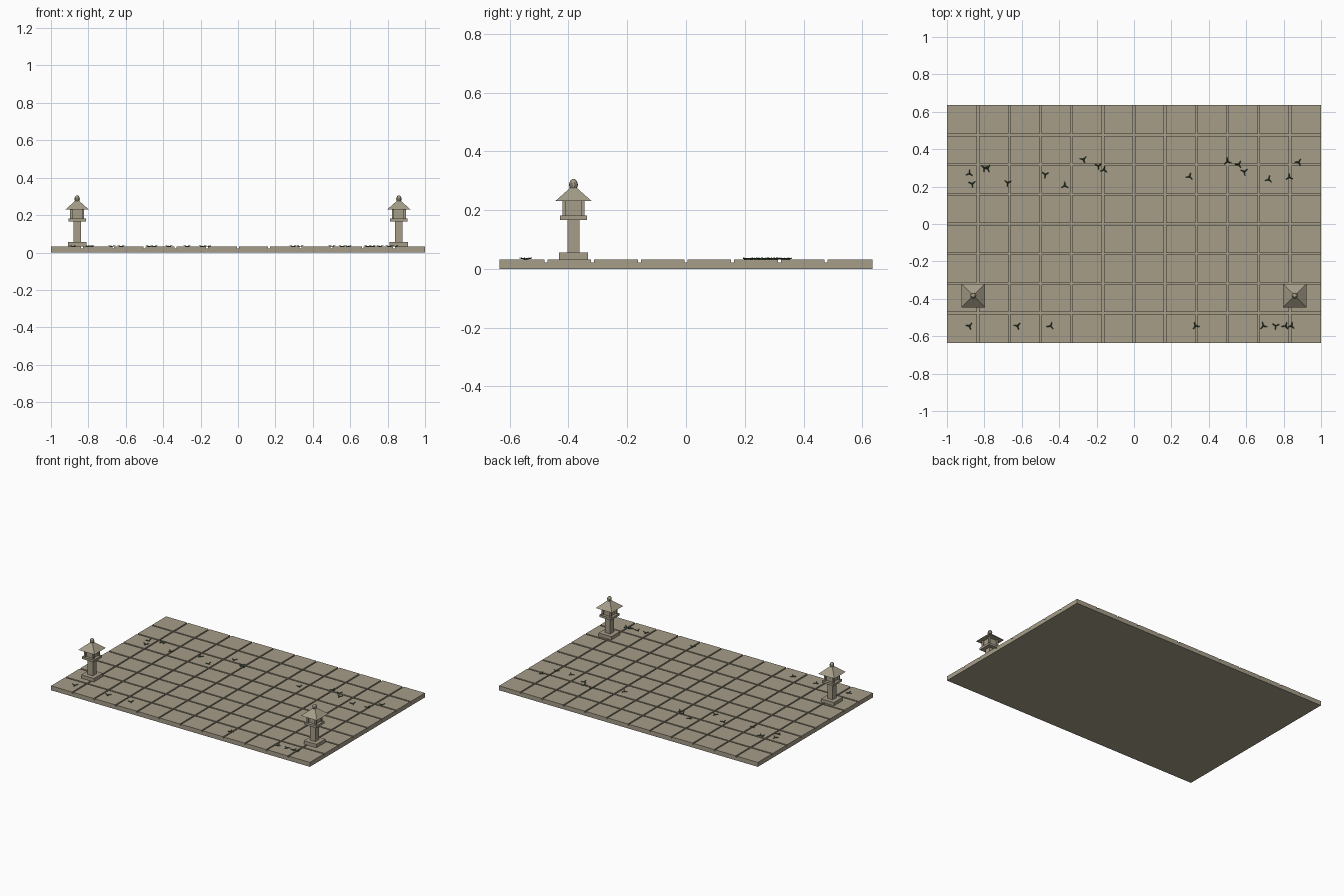
import bpy, bmesh, math, random
from mathutils import Matrix, Vector

if "Cube" in bpy.data.objects:
    bpy.data.objects.remove(bpy.data.objects["Cube"])

random.seed(4)


def material(name, rgb):
    m = bpy.data.materials.new(name)
    m.diffuse_color = (*rgb, 1)
    m.use_nodes = True
    m.node_tree.nodes["Principled BSDF"].inputs["Base Color"].default_value = m.diffuse_color
    return m


STONE = material("warm grey stone", (0.38, 0.34, 0.25))
GRASS = material("dark green grass", (0.045, 0.085, 0.035))


def box(bm, x, y, z0, z1, w, d):
    mat = Matrix.Translation((x, y, (z0 + z1) / 2)) @ Matrix.Diagonal((w, d, z1 - z0, 1))
    bmesh.ops.create_cube(bm, size=1, matrix=mat)


def finish(bm, name, mat):
    me = bpy.data.meshes.new(name)
    bm.to_mesh(me)
    bm.free()
    me.materials.append(mat)
    ob = bpy.data.objects.new(name, me)
    bpy.context.collection.objects.link(ob)
    return ob


# Paving bed and the grid of slabs with open joints
W, D, TOP, GAP = 2.0, 1.27, 0.031, 0.010
NX, NY = 12, 8
bm = bmesh.new()
box(bm, 0, 0, 0, 0.022, W, D)
finish(bm, "paving_bed", STONE)


def spans(length, n):
    step = length / n
    for i in range(n):
        a = -length / 2 + i * step + (GAP / 2 if i else 0)
        b = -length / 2 + (i + 1) * step - (GAP / 2 if i < n - 1 else 0)
        yield (a + b) / 2, b - a


bm = bmesh.new()
for x, w in spans(W, NX):
    for y, d in spans(D, NY):
        box(bm, x, y, 0.022, TOP, w, d)
finish(bm, "paving_slabs", STONE)

# Stone lanterns, one at each front corner
for side, sx in (("left", -0.86), ("right", 0.86)):
    y = -0.383
    bm = bmesh.new()
    box(bm, sx, y, TOP, 0.055, 0.098, 0.098)      # foot
    box(bm, sx, y, 0.055, 0.166, 0.04, 0.04)      # shaft
    box(bm, sx, y, 0.166, 0.181, 0.092, 0.092)    # platform
    box(bm, sx, y, 0.181, 0.231, 0.054, 0.054)    # light chamber
    for px in (-1, 1):                            # corner posts
        for py in (-1, 1):
            box(bm, sx + px * 0.031, y + py * 0.031, 0.181, 0.231, 0.012, 0.012)
    finish(bm, side + "_lantern_body", STONE)

    # Four-sided roof
    bm = bmesh.new()
    bmesh.ops.create_cone(bm, cap_ends=True, segments=4, radius1=0.0625 * math.sqrt(2),
                          radius2=0.012, depth=0.048,
                          matrix=Matrix.Translation((sx, y, 0.254)) @ Matrix.Rotation(math.pi / 4, 4, 'Z'))
    finish(bm, side + "_lantern_roof", STONE)

    # Egg-shaped finial
    bm = bmesh.new()
    bmesh.ops.create_uvsphere(bm, u_segments=10, v_segments=8, radius=1,
                              matrix=Matrix.Translation((sx, y, 0.286)) @ Matrix.Diagonal((0.015, 0.015, 0.02, 1)))
    finish(bm, side + "_lantern_finial", STONE)

# Grass tufts: three thin blades leaning outward
tufts = [(-.88, .27), (-.865, .215), (-.80, .30), (-.783, .297), (-.675, .22), (-.475, .265),
         (-.37, .205), (-.27, .345), (-.19, .31), (-.16, .29), (.297, .254), (.50, .334),
         (.56, .318), (.59, .28), (.72, .238), (.83, .25), (.88, .33)]
tufts += [(x, -.545) for x in (-.88, -.623, -.446, .329, .692, .757, .81, .842)]
bm = bmesh.new()
for x, y in tufts:
    start = random.uniform(0, math.tau)
    for k in range(3):
        a = start + k * math.tau / 3
        out = Vector((math.cos(a), math.sin(a), 0))
        across = Vector((-out.y, out.x, 0)) * 0.004
        c = Vector((x, y, TOP))
        up = Vector((0, 0, 1))
        base = [bm.verts.new(c + across), bm.verts.new(c - across), bm.verts.new(c + up * 0.004)]
        tip = [bm.verts.new(c + out * 0.021 + across * s + up * h)
               for s, h in ((0.5, 0.004), (-0.5, 0.004), (0, 0.007))]
        bm.faces.new(base)
        bm.faces.new(tip)
        for i in range(3):
            j = (i + 1) % 3
            bm.faces.new((base[i], base[j], tip[j], tip[i]))
bmesh.ops.recalc_face_normals(bm, faces=bm.faces)
finish(bm, "grass_tufts", GRASS)
